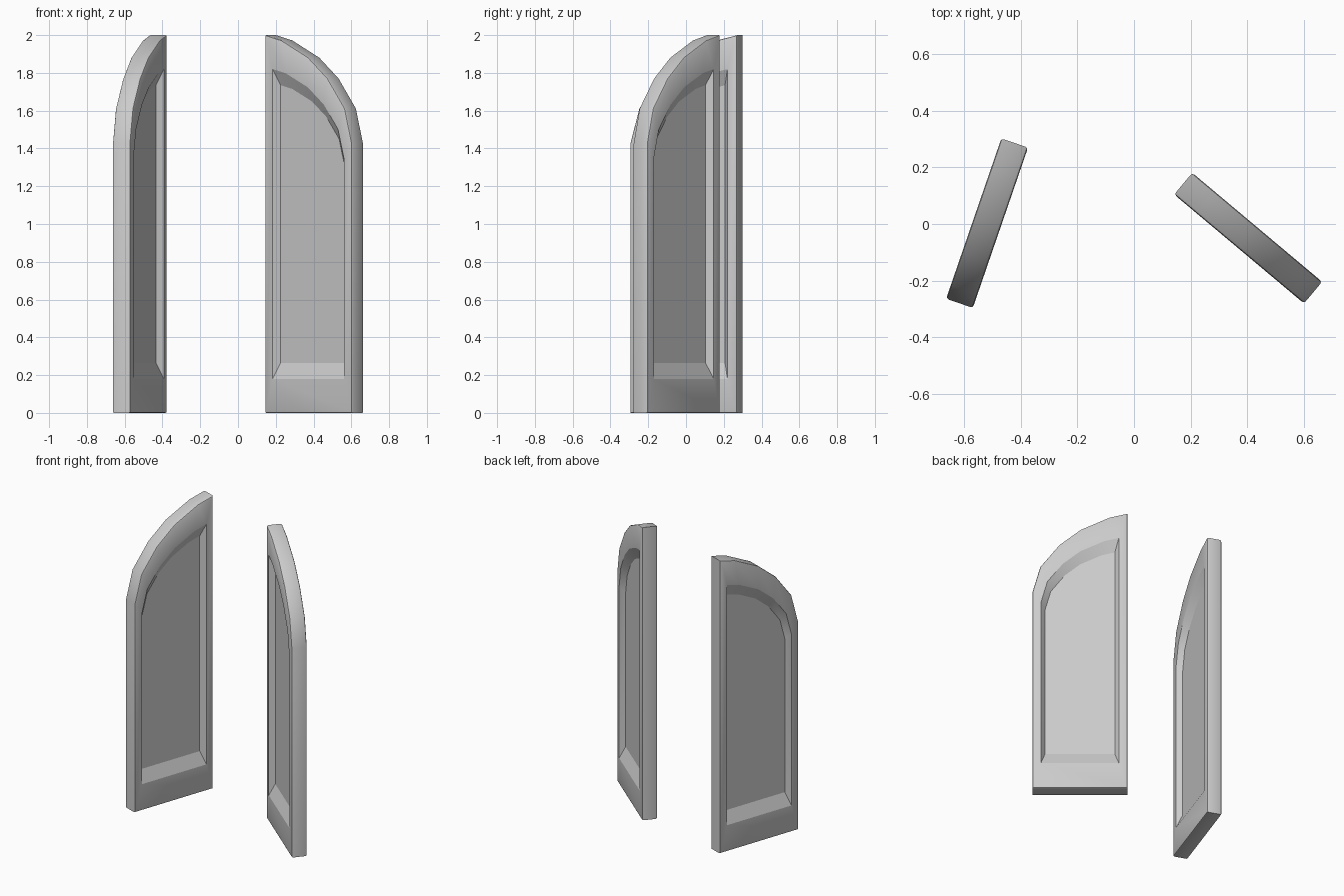
import bpy, bmesh, math

if "Cube" in bpy.data.objects:
    bpy.data.objects.remove(bpy.data.objects["Cube"])

L, H, T = 0.60, 2.0, 0.10      # leaf width, height, thickness
DEPTH, EDGE = 0.035, 0.010     # recess depth, rounded edge size

# leaf outline (distance from tall side, height)
OUTLINE = [(0, 0), (0.6, 0), (0.6, 1.427), (0.55, 1.613), (0.43, 1.772),
           (0.295, 1.883), (0.11, 1.973), (0, 2.0)]


def gate_leaf(name, centre, direction):
    bm = bmesh.new()

    def loop(su, sz, y):
        return [bm.verts.new(((u - L / 2) * su, y, (z - H / 2) * sz + H / 2))
                for u, z in OUTLINE]

    def inset(d):
        return 1 - 2 * d / L, 1 - 2 * d / H

    # one half of the stack: recess floor, frame rim, rounded edge
    h = T / 2
    half = [((0.735, 0.735), h - DEPTH), ((0.82, 0.82), h),
            (inset(EDGE), h), (inset(0.3 * EDGE), h - 0.3 * EDGE),
            (inset(0), h - EDGE)]
    stack = [(s, -y) for s, y in half] + half[::-1]
    loops = [loop(s[0], s[1], y) for s, y in stack]
    for a, b in zip(loops, loops[1:]):
        for i in range(len(a)):
            j = (i + 1) % len(a)
            bm.faces.new((a[i], a[j], b[j], b[i]))
    bm.faces.new(loops[0])
    bm.faces.new(loops[-1])
    bmesh.ops.recalc_face_normals(bm, faces=bm.faces)

    # crisp recess borders, smooth outer edges
    for f in bm.faces:
        f.smooth = True
    crisp = [set(loops[k]) for k in (0, 1, -2, -1)]
    for e in bm.edges:
        on_border = any(e.verts[0] in c and e.verts[1] in c for c in crisp)
        if on_border or e.calc_face_angle(0) > math.radians(40):
            e.smooth = False

    mesh = bpy.data.meshes.new(name)
    bm.to_mesh(mesh)
    bm.free()
    ob = bpy.data.objects.new(name, mesh)
    ob.location = (centre[0], centre[1], 0)
    ob.rotation_euler.z = math.radians(direction)
    bpy.context.collection.objects.link(ob)


# two open gate leaves
gate_leaf("left_gate_leaf", (-0.52, 0.003), -109)
gate_leaf("right_gate_leaf", (0.404, -0.05), -40)
